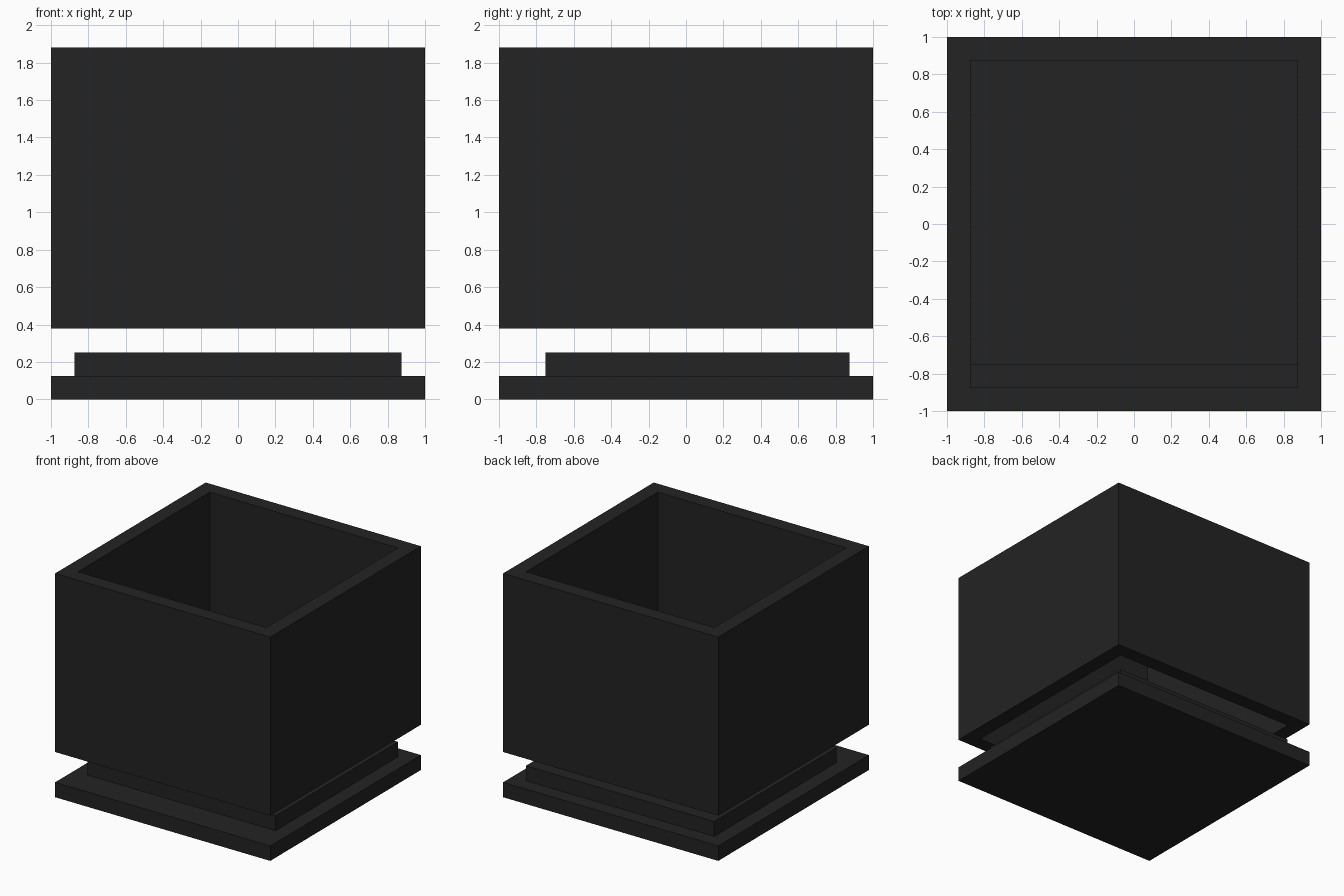
import bpy, bmesh

if "Cube" in bpy.data.objects:
    bpy.data.objects.remove(bpy.data.objects["Cube"])

# One dark plastic colour
dark = bpy.data.materials.new("charcoal black")
dark.diffuse_color = (0.0168, 0.0168, 0.0168, 1)
dark.use_nodes = True
dark.node_tree.nodes["Principled BSDF"].inputs["Base Color"].default_value = dark.diffuse_color


def finish(bm, name):
    bmesh.ops.recalc_face_normals(bm, faces=bm.faces)
    me = bpy.data.meshes.new(name)
    bm.to_mesh(me)
    bm.free()
    me.materials.append(dark)
    ob = bpy.data.objects.new(name, me)
    bpy.context.collection.objects.link(ob)
    return ob


def box(name, lo, hi):
    bm = bmesh.new()
    bmesh.ops.create_cube(bm, size=1)
    for v in bm.verts:
        v.co = [(a + b) / 2 + c * (b - a) for a, b, c in zip(lo, hi, v.co)]
    return finish(bm, name)


def square_tube(name, outer, inner, z0, z1):
    # wall cross-section swept around the four corners
    bm = bmesh.new()
    profile = [(outer, z0), (outer, z1), (inner, z1), (inner, z0)]
    corners = [(-1, -1), (1, -1), (1, 1), (-1, 1)]
    rings = [[bm.verts.new((r * x, r * y, z)) for r, z in profile]
             for x, y in corners]
    for i in range(4):
        a, b = rings[i], rings[(i + 1) % 4]
        for j in range(4):
            k = (j + 1) % 4
            bm.faces.new((a[j], b[j], b[k], a[k]))
    return finish(bm, name)


# Lid plate, its raised plug (set back at the front), and the open sleeve above
box("base_plate", (-1, -1, 0), (1, 1, 0.125))
box("raised_plug", (-0.875, -0.75, 0.125), (0.875, 0.875, 0.25))
square_tube("open_sleeve", 1, 0.875, 0.38, 1.88)
